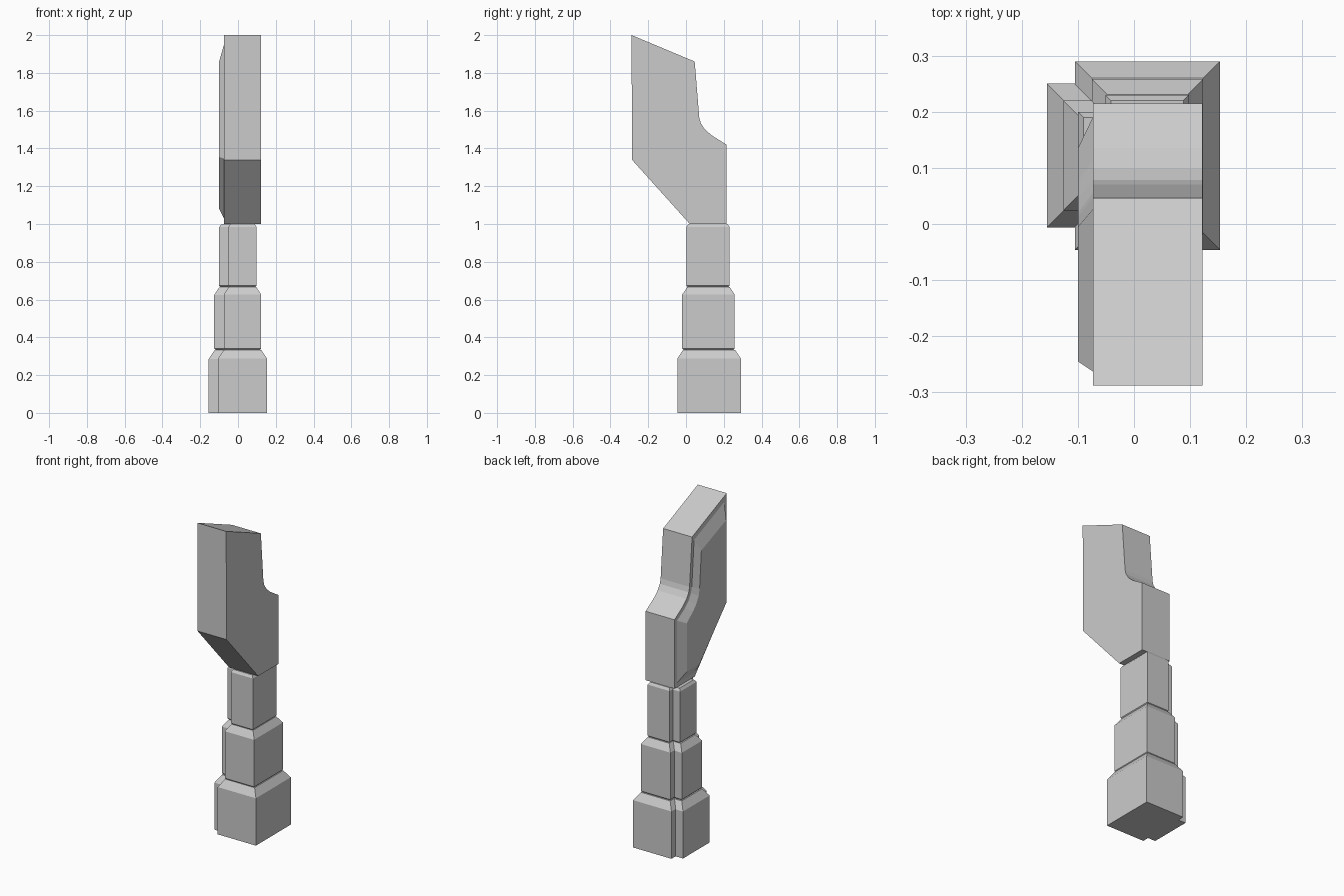
import bpy, bmesh

if "Cube" in bpy.data.objects:
    bpy.data.objects.remove(bpy.data.objects["Cube"])


def loft(name, rings):
    """Solid through successive closed rings of points, capped at both ends."""
    bm = bmesh.new()
    loops = [[bm.verts.new(p) for p in r] for r in rings]
    n = len(loops[0])
    for a, b in zip(loops, loops[1:]):
        for i in range(n):
            j = (i + 1) % n
            bm.faces.new((a[i], a[j], b[j], b[i]))
    bm.faces.new(loops[0][::-1])
    bm.faces.new(loops[-1])
    bmesh.ops.recalc_face_normals(bm, faces=bm.faces)
    me = bpy.data.meshes.new(name)
    bm.to_mesh(me)
    bm.free()
    ob = bpy.data.objects.new(name, me)
    bpy.context.collection.objects.link(ob)
    return ob


def block(name, x0, x1, y0, y1, z0, z1, inset, drop, foot):
    """Box with a chamfered top and an optional small chamfer at the foot."""
    def ring(d, z):
        return [(x0 + d, y0 + d, z), (x1 - d, y0 + d, z),
                (x1 - d, y1 - d, z), (x0 + d, y1 - d, z)]
    rings = [ring(0, z0 + foot), ring(0, z1 - drop), ring(inset, z1)]
    if foot:
        rings.insert(0, ring(foot, z0))
    return loft(name, rings)


# Stepped handle: each tier is a block with a narrower plate on its left
tiers = [  # x0, x1, y0, y1, plate x0, plate y0, plate y1, inset, drop, foot
    (-0.105, 0.153, -0.046, 0.29, -0.155, -0.006, 0.25, 0.03, 0.045, 0),
    (-0.075, 0.123, -0.02, 0.258, -0.126, 0.024, 0.22, 0.027, 0.04, 0.007),
    (-0.051, 0.098, 0.003, 0.23, -0.1, 0.042, 0.2, 0.01, 0.015, 0.007),
]
for i, (x0, x1, y0, y1, px, py0, py1, ins, drop, foot) in enumerate(tiers):
    z0, z1 = i / 3, (i + 1) / 3
    block(f"handle_tier_{i + 1}", x0, x1, y0, y1, z0, z1, ins, drop, foot)
    block(f"handle_side_plate_{i + 1}", px, 0.03, py0, py1, z0, z1 - 0.002,
          ins, drop, foot)

# Head: side profile (y, z) extruded across x
profile = [(-0.288, 2.0), (0.046, 1.86), (0.07, 1.565), (0.078, 1.535),
           (0.098, 1.503), (0.135, 1.47), (0.215, 1.42), (0.215, 1.0),
           (0.02, 1.0), (-0.286, 1.34)]
loft("head", [[(x, y, z) for y, z in profile] for x in (-0.073, 0.122)])

# Raised bevelled pad on the left face of the head
pad_base = [(-0.265, 1.965), (0.03, 1.842), (0.052, 1.56), (0.06, 1.525),
            (0.082, 1.488), (0.12, 1.455), (0.197, 1.408), (0.197, 1.02),
            (0.026, 1.02), (-0.265, 1.345)]
pad_top = [(-0.245, 1.86), (-0.005, 1.765), (0.012, 1.54), (0.02, 1.50),
           (0.045, 1.455), (0.075, 1.425), (0.135, 1.375), (0.135, 1.08),
           (0.01, 1.08), (-0.245, 1.355)]
loft("head_side_pad", [[(-0.07, y, z) for y, z in pad_base],
                       [(-0.1, y, z) for y, z in pad_top]])
